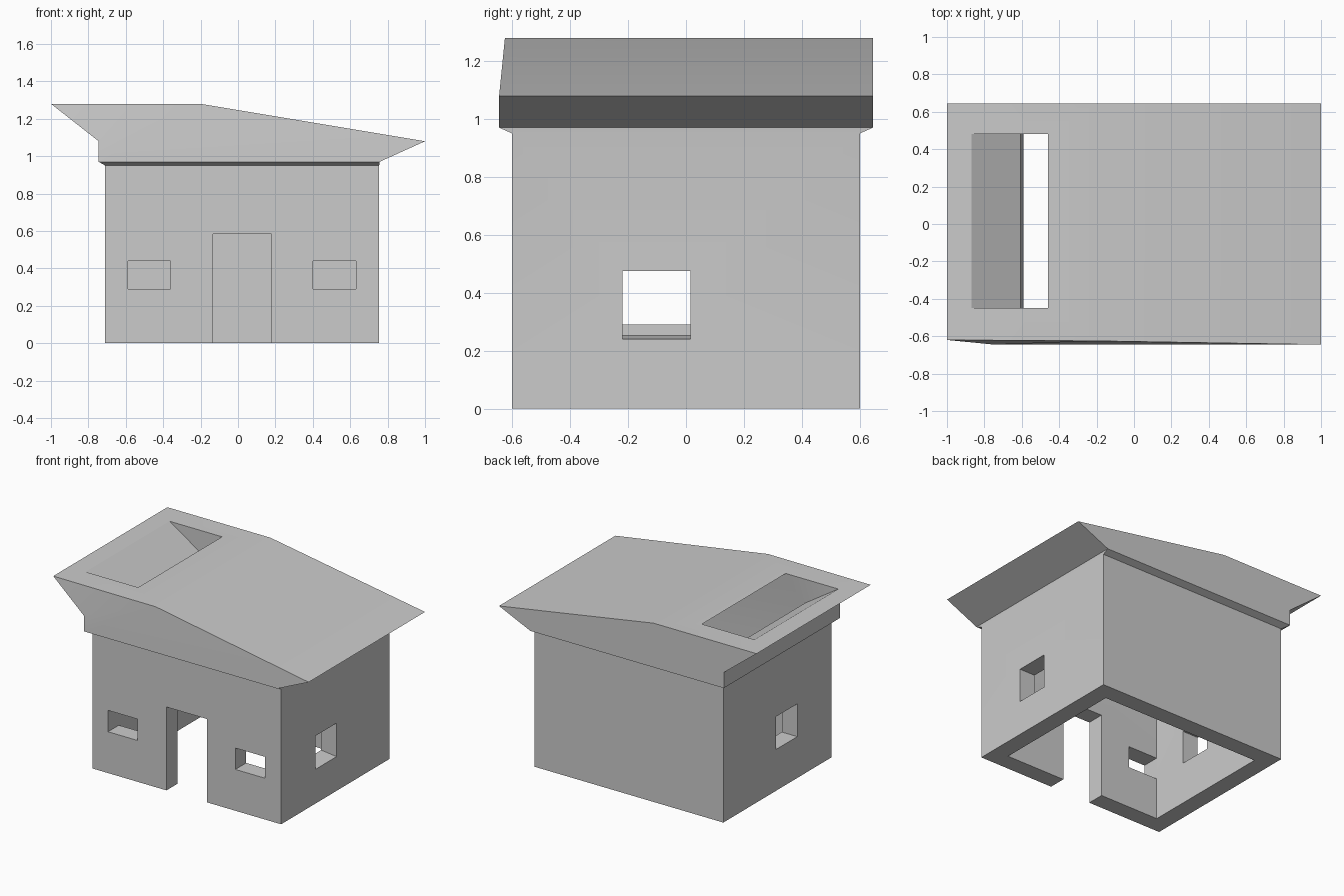
import bpy, bmesh, math

if "Cube" in bpy.data.objects:
    bpy.data.objects.remove(bpy.data.objects["Cube"])


def prism(name, pts, caps=None):
    """Closed solid from an outline of (x, z, y_front, y_back) points."""
    n = len(pts)
    caps = caps or [list(range(n))]
    bm = bmesh.new()
    front = [bm.verts.new((x, yf, z)) for x, z, yf, yb in pts]
    back = [bm.verts.new((x, yb, z)) for x, z, yf, yb in pts]
    for i in range(n):
        j = (i + 1) % n
        bm.faces.new((front[i], back[i], back[j], front[j]))
    for cap in caps:
        bm.faces.new([front[i] for i in cap])
        bm.faces.new([back[i] for i in reversed(cap)])
    bmesh.ops.recalc_face_normals(bm, faces=bm.faces)
    mesh = bpy.data.meshes.new(name)
    bm.to_mesh(mesh)
    bm.free()
    obj = bpy.data.objects.new(name, mesh)
    bpy.context.collection.objects.link(obj)
    return obj


def box(name, x0, x1, y0, y1, z0, z1):
    return prism(name, [(x, z, y0, y1) for x, z in
                        ((x0, z0), (x1, z0), (x1, z1), (x0, z1))])


# House shell: walls, small ledge and flared slanting roof
house = prism("house_shell", [
    (-0.71, 0, -0.6, 0.6), (0.755, 0, -0.6, 0.6), (0.755, 0.95, -0.6, 0.6),
    (0.757, 0.97, -0.645, 0.645), (1.0, 1.08, -0.645, 0.645),
    (-0.2, 1.28, -0.625, 0.645), (-1.0, 1.28, -0.62, 0.645),
    (-0.745, 1.08, -0.645, 0.645), (-0.745, 0.97, -0.645, 0.645),
    (-0.71, 0.95, -0.6, 0.6)],
    caps=[[0, 1, 2, 9], [2, 3, 8, 9], [3, 4, 5, 7, 8], [5, 6, 7]])

# Room cavity: open at the floor and breaking through the roof on the left
room = prism("room_cutter", [
    (-0.59, -0.1, -0.48, 0.48), (0.635, -0.1, -0.48, 0.48),
    (0.635, 0.99, -0.48, 0.48), (0.82, 1.067, -0.48, 0.48),
    (-0.46, 1.28, -0.45, 0.48), (-1.0, 1.366, -0.45, 0.48),
    (-0.606, 1.11, -0.45, 0.48), (-0.59, 1.05, -0.48, 0.48)],
    caps=[[0, 1, 2, 7], [2, 3, 4, 6, 7], [4, 5, 6]])

# Openings: door, two front windows, one window in each side wall
cutters = [
    room,
    box("door_cutter", -0.135, 0.18, -0.8, -0.4, -0.1, 0.585),
    box("front_left_window_cutter", -0.59 + 0.001, -0.36, -0.8, -0.4, 0.29, 0.44),
    box("front_right_window_cutter", 0.40, 0.63, -0.8, -0.4, 0.29, 0.44),
    box("left_window_cutter", -0.9, -0.5, -0.22, 0.015, 0.29, 0.52),
    prism("right_window_cutter", [(x, z, -0.22, 0.015) for x, z in (
        (0.56, 0.262), (0.9, 0.224), (0.9, 0.475), (0.56, 0.475))]),
]

bpy.context.view_layer.objects.active = house
house.select_set(True)
for cutter in cutters:
    cutter.hide_render = True
    mod = house.modifiers.new(cutter.name, 'BOOLEAN')
    mod.operation = 'DIFFERENCE'
    mod.solver = 'EXACT'
    mod.object = cutter
    bpy.ops.object.modifier_apply(modifier=mod.name)
    bpy.data.objects.remove(cutter)

bpy.ops.object.shade_smooth_by_angle(angle=math.radians(30))
